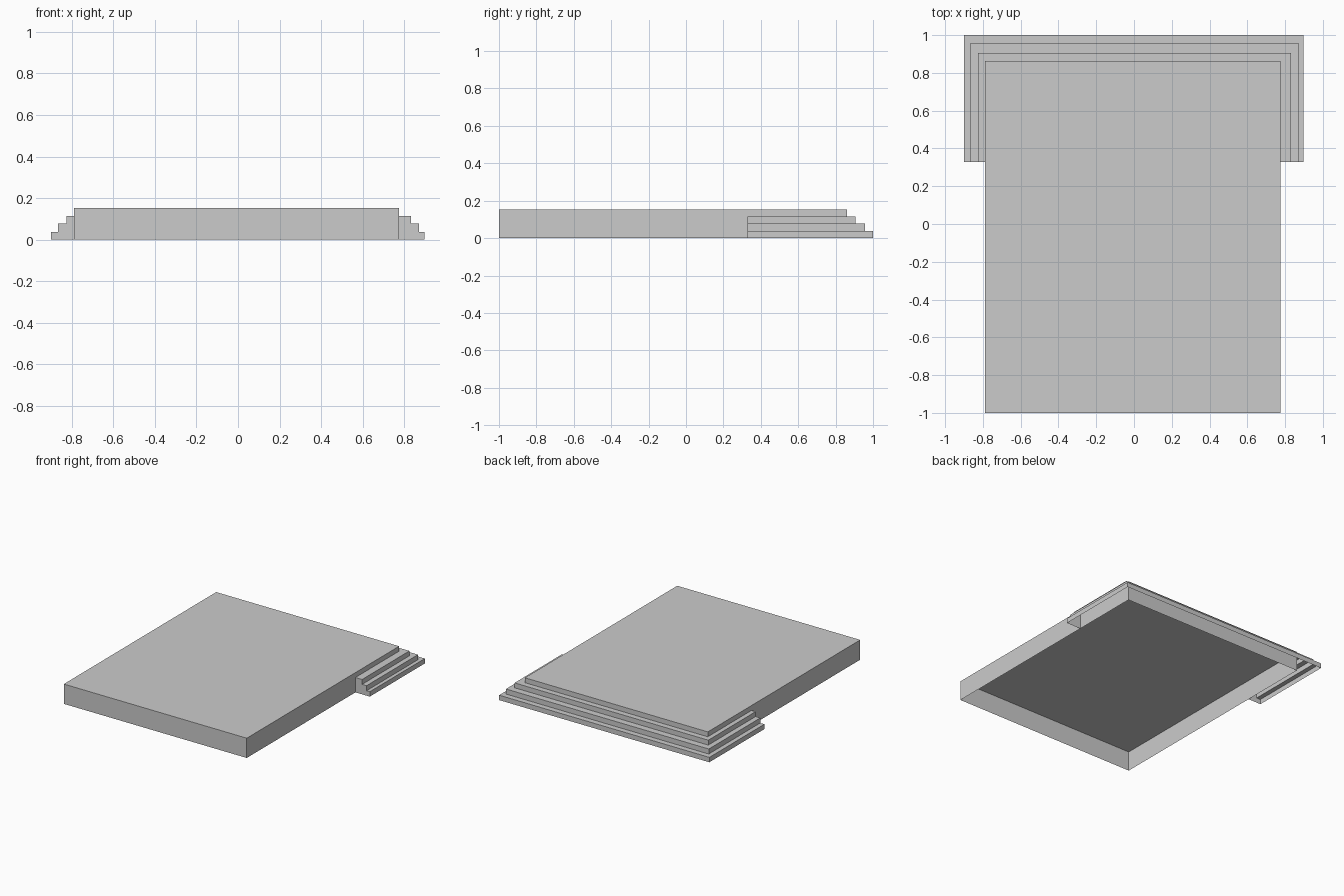
import bpy, bmesh

if "Cube" in bpy.data.objects:
    bpy.data.objects.remove(bpy.data.objects["Cube"])

FRONT_OF_STEPS = 0.328
# plan outline of each level, from ground up: left x, right x, back y
OUTLINES = [(-0.90, 0.898, 1.0), (-0.865, 0.87, 0.957),
            (-0.825, 0.832, 0.906), (-0.79, 0.775, 0.862)]
LEVELS = [0.0, 0.038, 0.077, 0.115]
TOP = 0.153


def finish(name, bm):
    bmesh.ops.recalc_face_normals(bm, faces=bm.faces)
    mesh = bpy.data.meshes.new(name)
    bm.to_mesh(mesh)
    bm.free()
    bpy.context.collection.objects.link(bpy.data.objects.new(name, mesh))


# Platform: box open at the bottom
left, right, back = OUTLINES[-1]
bm = bmesh.new()
low = [bm.verts.new((x, y, 0)) for x, y in
       ((left, -1), (right, -1), (right, back), (left, back))]
top = [bm.verts.new((v.co.x, v.co.y, TOP)) for v in low]
bm.faces.new(top)
for i in range(4):
    j = (i + 1) % 4
    bm.faces.new((low[i], low[j], top[j], top[i]))
finish("platform", bm)


# Steps: hollow stepped shell wrapping the back and both sides
def ring(bm, outline, z):
    l, r, b = outline
    return [bm.verts.new((x, y, z)) for x, y in
            ((l, FRONT_OF_STEPS), (l, b), (r, b), (r, FRONT_OF_STEPS))]


bm = bmesh.new()
rings = []
for i in range(3):
    rings.append(ring(bm, OUTLINES[i], LEVELS[i]))
    rings.append(ring(bm, OUTLINES[i], LEVELS[i + 1]))
rings.append(ring(bm, OUTLINES[3], LEVELS[3]))
for a, b in zip(rings, rings[1:]):
    for k in range(3):
        bm.faces.new((a[k], a[k + 1], b[k + 1], b[k]))

# End faces of the steps on each side
for k, x in ((0, left), (3, right)):
    corner = bm.verts.new((x, FRONT_OF_STEPS, 0))
    bm.faces.new([r[k] for r in rings] + [corner])
finish("wraparound_steps", bm)
